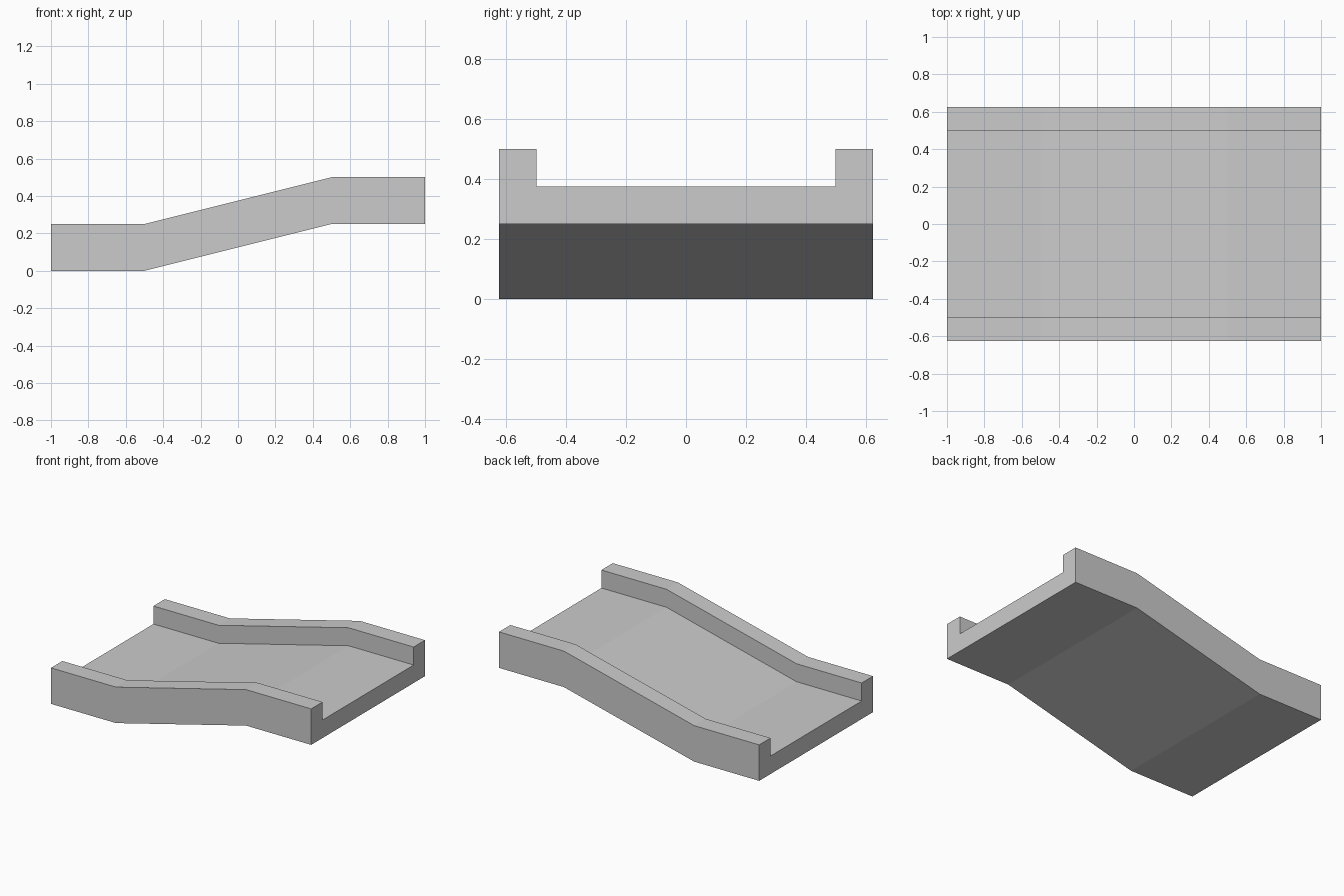
import bpy
import bmesh

if "Cube" in bpy.data.objects:
    bpy.data.objects.remove(bpy.data.objects["Cube"])

# Side path (x, base height): low flat, slope, high flat
PATH = [(-1.0, 0.0), (-0.5, 0.0), (0.5, 0.25), (1.0, 0.25)]

# Channel cross-section (y, height above base): floor with a kerb on each side
HALF_W, INNER_W = 0.625, 0.5
FLOOR_H, KERB_H = 0.125, 0.25
right_half = [(-INNER_W, FLOOR_H), (-INNER_W, KERB_H), (-HALF_W, KERB_H), (-HALF_W, 0.0)]
SECTION = right_half + [(-y, h) for y, h in reversed(right_half)]


def sweep(name, section, path):
    """Sweep an upright section along a path in the xz plane and cap both ends."""
    bm = bmesh.new()
    rings = [[bm.verts.new((x, y, z + h)) for y, h in section] for x, z in path]
    n = len(section)
    for a, b in zip(rings, rings[1:]):
        for i in range(n):
            j = (i + 1) % n
            bm.faces.new((a[i], a[j], b[j], b[i]))
    bm.faces.new(rings[0])
    bm.faces.new(rings[-1])
    bmesh.ops.recalc_face_normals(bm, faces=bm.faces[:])
    mesh = bpy.data.meshes.new(name)
    bm.to_mesh(mesh)
    bm.free()
    obj = bpy.data.objects.new(name, mesh)
    bpy.context.collection.objects.link(obj)
    return obj


# Sloped track piece
sweep("sloped_track", SECTION, PATH)
